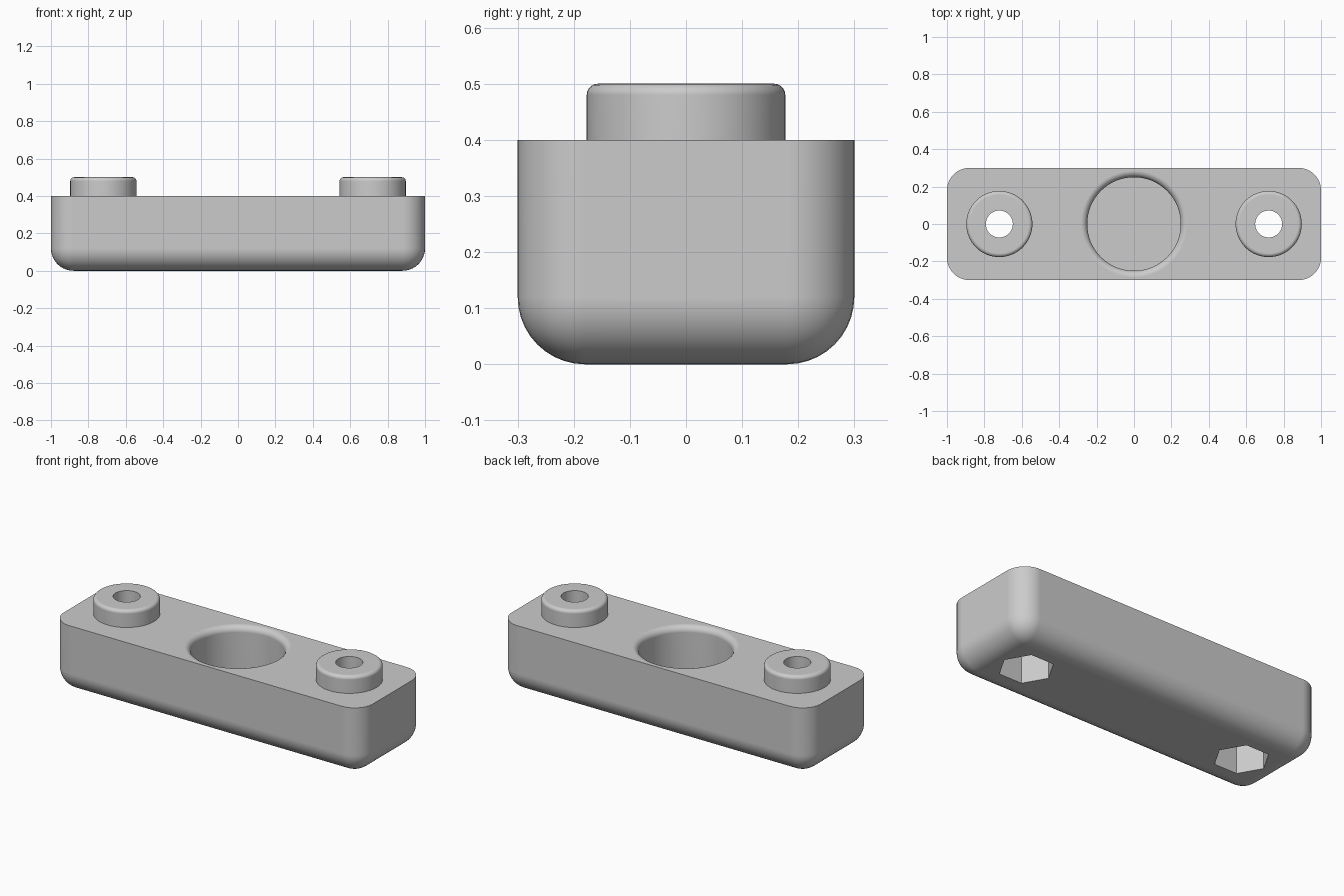
import bpy, bmesh, math

if "Cube" in bpy.data.objects:
    bpy.data.objects.remove(bpy.data.objects["Cube"], do_unlink=True)

LENGTH, WIDTH, HEIGHT = 2.0, 0.6, 0.4
ROUND = 0.12          # radius of the upright corners and bottom edges
SCREW_X = 0.72        # distance of each screw from the middle
SCREW_R = 0.072

grey = bpy.data.materials.new("plain grey")
grey.use_nodes = True
colour = (0.6, 0.6, 0.6, 1)
grey.diffuse_color = colour
grey.node_tree.nodes["Principled BSDF"].inputs["Base Color"].default_value = colour


def add_object(name, bm):
    bmesh.ops.recalc_face_normals(bm, faces=bm.faces)
    mesh = bpy.data.meshes.new(name)
    bm.to_mesh(mesh)
    bm.free()
    obj = bpy.data.objects.new(name, mesh)
    bpy.context.collection.objects.link(obj)
    mesh.materials.append(grey)
    return obj


def arc(cx, cz, r, start, end, steps=6):
    angles = [math.radians(start + (end - start) * i / steps) for i in range(steps + 1)]
    return [(cx + r * math.cos(a), cz + r * math.sin(a)) for a in angles]


def lathe(name, profile, x=0, steps=64):
    """Spin an (r, z) profile about an upright axis at x."""
    bm = bmesh.new()
    verts = [bm.verts.new((r, 0, z)) for r, z in profile]
    edges = [bm.edges.new(pair) for pair in zip(verts, verts[1:])]
    bmesh.ops.spin(bm, geom=verts + edges, cent=(0, 0, 0), axis=(0, 0, 1),
                   angle=math.tau, steps=steps)
    bmesh.ops.remove_doubles(bm, verts=bm.verts, dist=1e-5)
    obj = add_object(name, bm)
    obj.location.x = x
    return obj


def prism(name, sides, r, bottom, top, x):
    """Upright prism with one corner pointing along x."""
    bm = bmesh.new()
    ring = [bm.verts.new((x + r * math.cos(math.tau * i / sides),
                          r * math.sin(math.tau * i / sides), bottom))
            for i in range(sides)]
    base = bm.faces.new(ring)
    extruded = bmesh.ops.extrude_face_region(bm, geom=[base])["geom"]
    for v in extruded:
        if isinstance(v, bmesh.types.BMVert):
            v.co.z = top
    return add_object(name, bm)


def cut(target, cutter):
    cutter.hide_render = True
    mod = target.modifiers.new("cut", "BOOLEAN")
    mod.operation, mod.solver, mod.object = "DIFFERENCE", "EXACT", cutter
    bpy.context.view_layer.objects.active = target
    bpy.ops.object.modifier_apply(modifier=mod.name)
    bpy.data.objects.remove(cutter, do_unlink=True)


def smooth(obj):
    bpy.ops.object.select_all(action="DESELECT")
    obj.select_set(True)
    bpy.context.view_layer.objects.active = obj
    bpy.ops.object.shade_smooth_by_angle(angle=math.radians(30))
    mod = obj.modifiers.new("even shading", "WEIGHTED_NORMAL")
    mod.keep_sharp = True


# Body: block rounded everywhere except around its top face
bm = bmesh.new()
bmesh.ops.create_cube(bm, size=1)
for v in bm.verts:
    v.co = (v.co.x * LENGTH, v.co.y * WIDTH, (v.co.z + 0.5) * HEIGHT)
edges = [e for e in bm.edges if any(v.co.z < HEIGHT / 2 for v in e.verts)]
bmesh.ops.bevel(bm, geom=edges, offset=ROUND, segments=10, profile=0.5, affect="EDGES")
body = add_object("body", bm)

# Round blind pocket with a rolled rim
pocket = [(0, 0.1), (0.25, 0.1)] + arc(0.285, HEIGHT - 0.035, 0.035, 180, 90)
pocket += [(0.285, 0.5), (0, 0.5)]
cut(body, lathe("pocket_cutter", pocket))

# Screw holes with hexagonal nut recesses underneath
for side in (1, -1):
    cut(body, prism("nut_cutter", 6, 0.147, -0.1, 0.2, side * SCREW_X))
    cut(body, prism("screw_cutter", 64, SCREW_R, 0.15, 0.5, side * SCREW_X))
smooth(body)

# Raised bosses around the screw holes
boss = [(0.177, HEIGHT)] + arc(0.157, 0.48, 0.02, 0, 90)
boss += [(SCREW_R, 0.5), (SCREW_R, HEIGHT)]
for name, side in (("left_boss", 1), ("right_boss", -1)):
    smooth(lathe(name, boss, side * SCREW_X))
